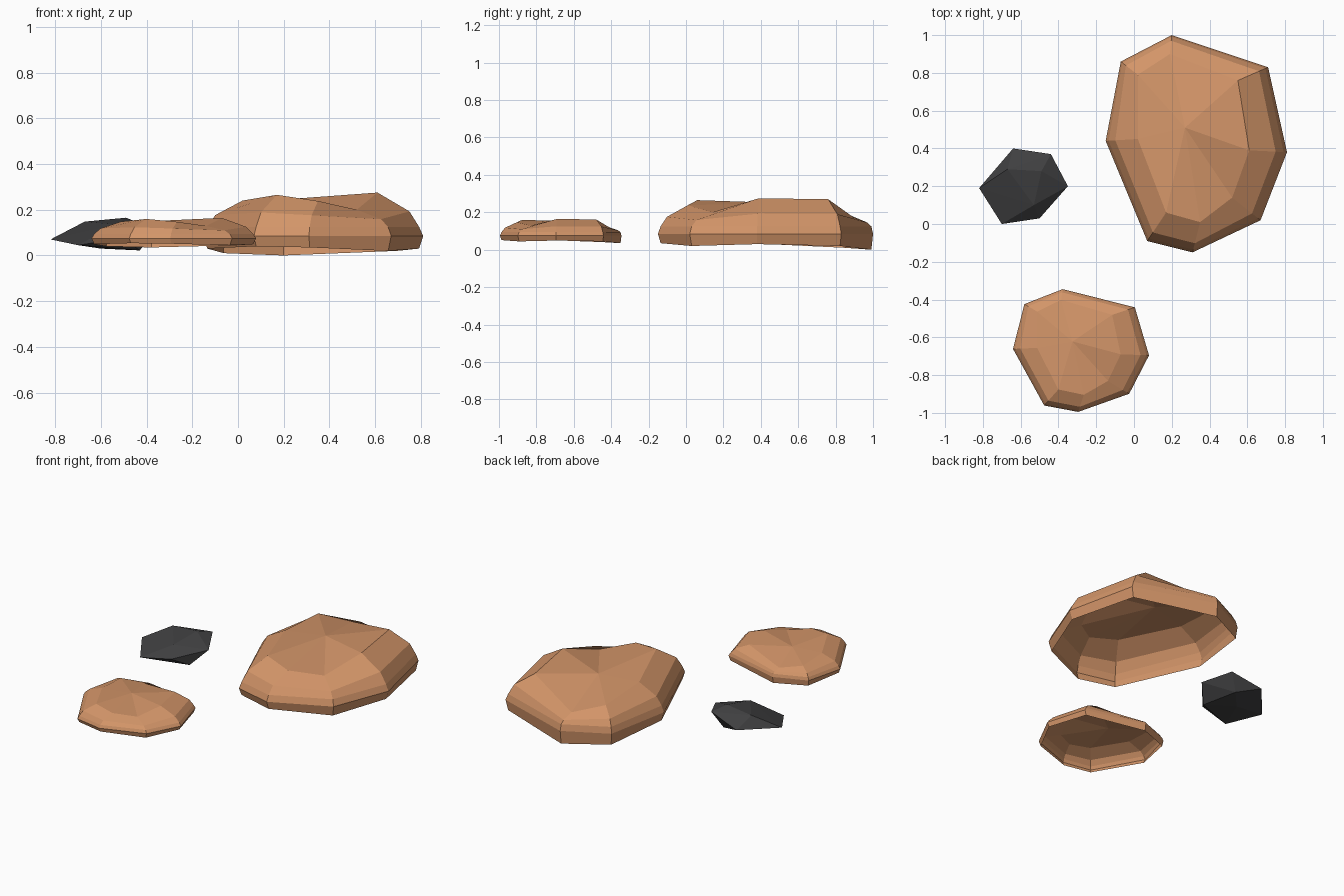
import bpy, bmesh

if "Cube" in bpy.data.objects:
    bpy.data.objects.remove(bpy.data.objects["Cube"])


def material(name, color):
    m = bpy.data.materials.new(name)
    m.diffuse_color = color
    m.use_nodes = True
    m.node_tree.nodes["Principled BSDF"].inputs["Base Color"].default_value = m.diffuse_color
    return m


tan = material("tan_stone", (0.65, 0.30, 0.14, 1))
dark = material("dark_stone", (0.05, 0.05, 0.052, 1))


def finish(bm, name, mat):
    bmesh.ops.recalc_face_normals(bm, faces=bm.faces)
    me = bpy.data.meshes.new(name)
    bm.to_mesh(me)
    bm.free()
    me.materials.append(mat)
    ob = bpy.data.objects.new(name, me)
    bpy.context.collection.objects.link(ob)
    return ob


# Flat stone: widest outline with its lower rim height, and the top ridge ring
OUTLINE = [(0.20, 1.0, 0.0), (0.71, 0.83, 0.02), (0.81, 0.38, 0.03), (0.67, 0.02, 0.02),
           (0.31, -0.15, 0.035), (0.07, -0.09, 0.04), (-0.15, 0.44, 0.03), (-0.07, 0.86, 0.01)]
RIDGE = [(0.19, 0.90, 0.17), (0.55, 0.76, 0.27), (0.61, 0.39, 0.275), (0.52, 0.14, 0.20),
         (0.35, 0.01, 0.238), (0.17, 0.06, 0.265), (0.02, 0.45, 0.24), (0.02, 0.79, 0.22)]
PEAK = (0.27, 0.51, 0.25)


def flat_stone(name, scale=(1, 1, 1), offset=(0, 0, 0)):
    bm = bmesh.new()

    def vert(p):
        return bm.verts.new([c * s + o for c, s, o in zip(p, scale, offset)])

    # (inset towards the ridge, height function) for each ring, bottom to top
    levels = [(0.09, lambda low, top: low),
              (0.0, lambda low, top: 0.085),
              (0.09, lambda low, top: 0.125),
              (0.30, lambda low, top: 0.125 + 0.45 * (top - 0.125)),
              (1.0, lambda low, top: top)]
    rings = []
    for t, height in levels:
        rings.append([vert((a[0] + t * (b[0] - a[0]), a[1] + t * (b[1] - a[1]),
                            height(a[2], b[2]))) for a, b in zip(OUTLINE, RIDGE)])
    n = len(OUTLINE)
    for r0, r1 in zip(rings, rings[1:]):
        for i in range(n):
            j = (i + 1) % n
            bm.faces.new((r0[j], r0[i], r1[i], r1[j]))
    peak = vert(PEAK)
    for i in range(n):
        bm.faces.new((rings[-1][(i + 1) % n], rings[-1][i], peak))
    return finish(bm, name, tan)


flat_stone("large_flat_stone")
flat_stone("small_flat_stone", (0.75, 0.565, 0.47), (-0.528, -0.91, 0.035))

# Dark faceted pebble: convex hull of its corners
CORNERS = [(-0.64, 0.40, 0.085), (-0.44, 0.37, 0.14), (-0.35, 0.20, 0.11), (-0.50, 0.03, 0.075),
           (-0.70, 0.0, 0.045), (-0.82, 0.19, 0.07), (-0.67, 0.29, 0.148), (-0.49, 0.28, 0.165),
           (-0.53, 0.10, 0.135), (-0.43, 0.12, 0.022), (-0.60, 0.22, 0.03), (-0.50, 0.33, 0.04)]
bm = bmesh.new()
for c in CORNERS:
    bm.verts.new(c)
bmesh.ops.convex_hull(bm, input=bm.verts)
finish(bm, "dark_pebble", dark)
